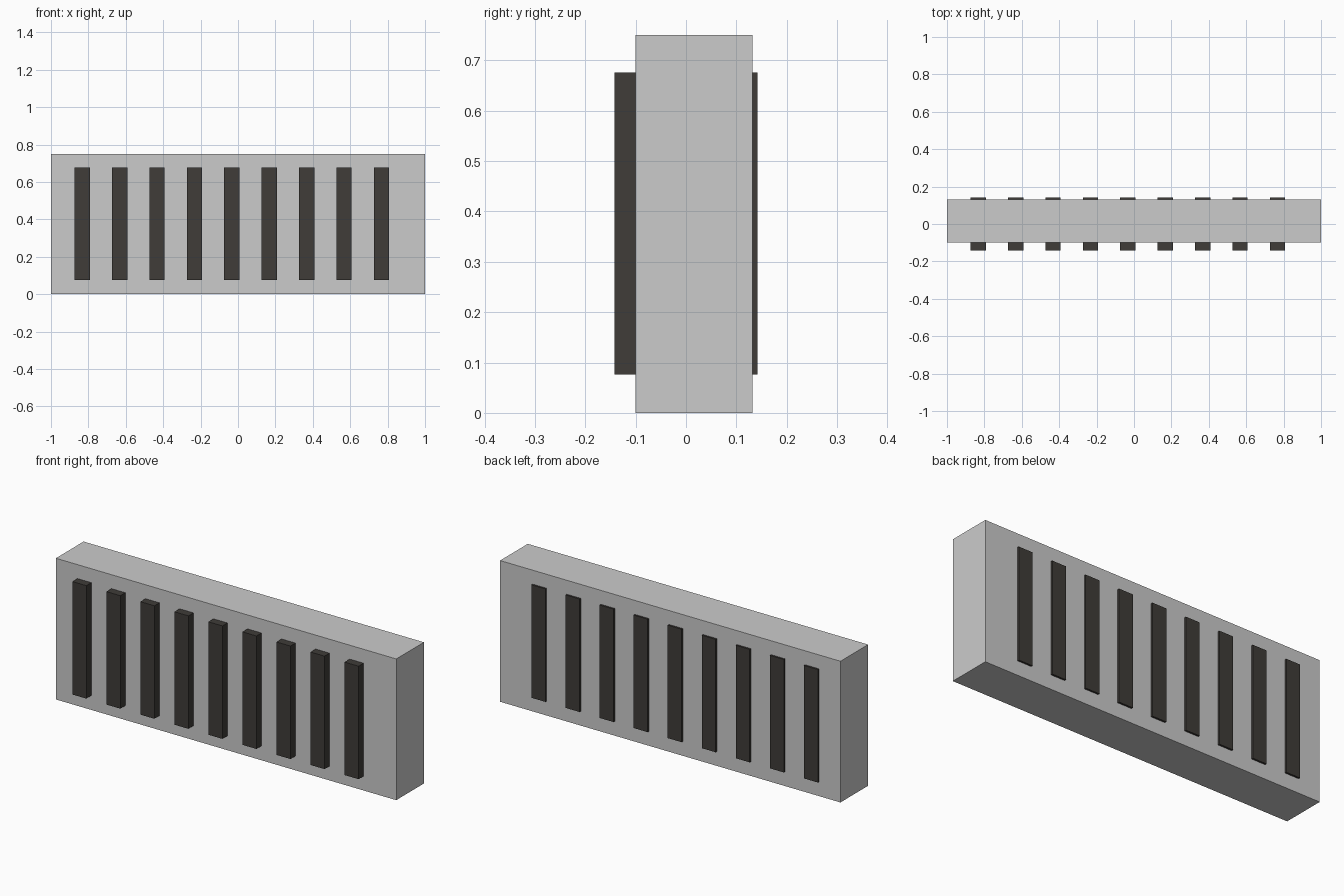
import bpy

if "Cube" in bpy.data.objects:
    bpy.data.objects.remove(bpy.data.objects["Cube"])


def box(name, x, y, z):
    """Box spanning the given (min, max) ranges."""
    lo, hi = zip(x, y, z)
    bpy.ops.mesh.primitive_cube_add(size=1, location=[(a + b) / 2 for a, b in zip(lo, hi)])
    ob = bpy.context.object
    ob.name = name
    ob.scale = [b - a for a, b in zip(lo, hi)]
    bpy.ops.object.transform_apply(location=False, rotation=False, scale=True)
    return ob


dark = bpy.data.materials.new("dark_slat")
dark.diffuse_color = (0.05, 0.045, 0.04, 1)
dark.use_nodes = True
dark.node_tree.nodes["Principled BSDF"].inputs["Base Color"].default_value = dark.diffuse_color

# Main slab
box("body", (-1, 1), (-0.1, 0.132), (0, 0.75))

# Row of upright slats running through the slab, proud of both faces
for i in range(9):
    cx = -0.833 + 0.2 * i
    slat = box(f"slat_{i + 1}", (cx - 0.041, cx + 0.041), (-0.142, 0.142), (0.076, 0.676))
    slat.data.materials.append(dark)
